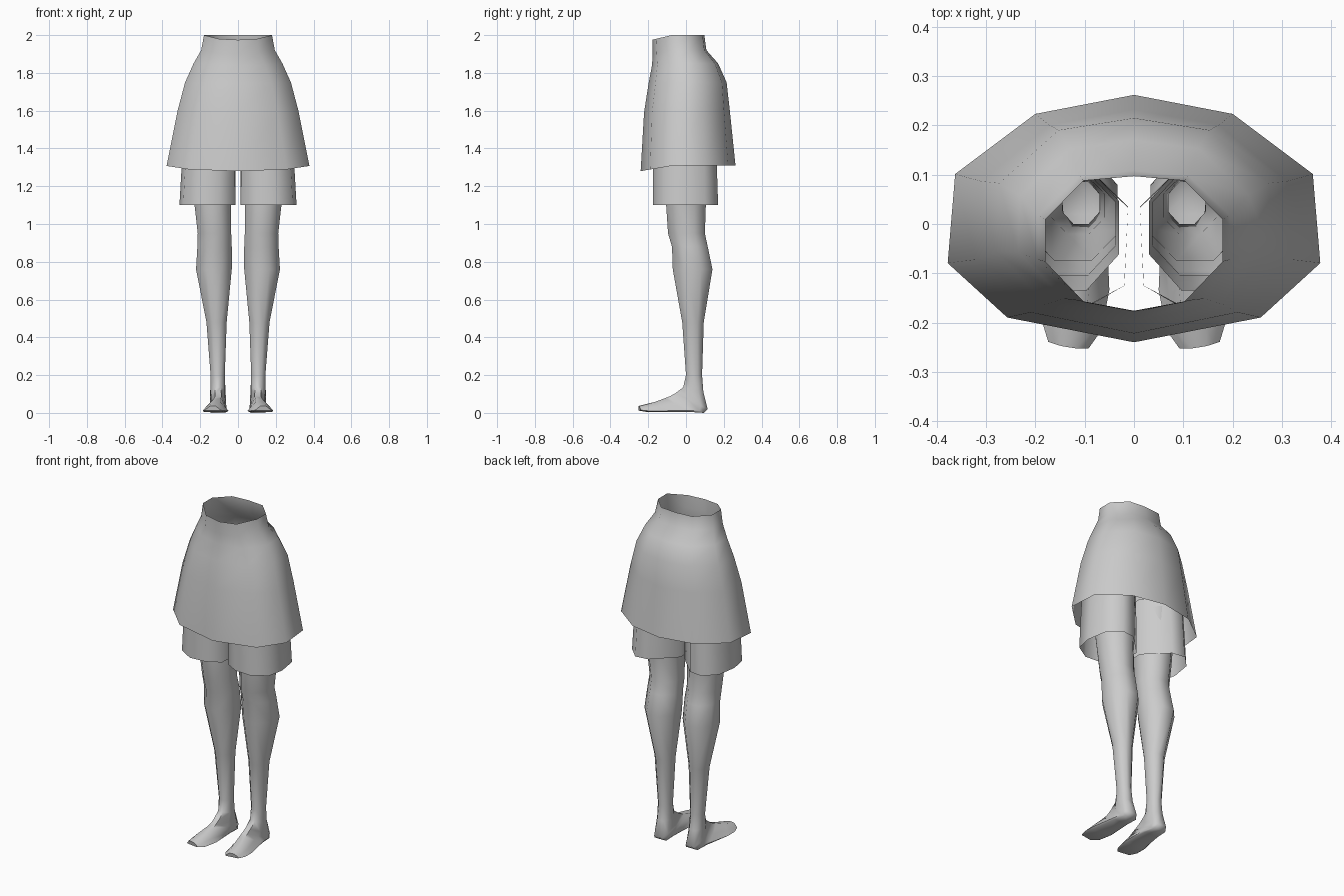
import bpy, bmesh, math

if "Cube" in bpy.data.objects:
    bpy.data.objects.remove(bpy.data.objects["Cube"], do_unlink=True)

grey = bpy.data.materials.new("light grey")
grey.use_nodes = True
grey.diffuse_color = (0.6, 0.6, 0.6, 1)
grey.node_tree.nodes["Principled BSDF"].inputs["Base Color"].default_value = (0.6, 0.6, 0.6, 1)


def lerp(a, b, t):
    return a + (b - a) * t


def loft(name, rings, mirror=False, cap_end=False):
    """Skin a list of equally long point rings; the start stays open."""
    bm = bmesh.new()
    loops = [[bm.verts.new(p) for p in ring] for ring in rings]
    n = len(loops[0])
    for a, b in zip(loops, loops[1:]):
        for i in range(n):
            j = (i + 1) % n
            bm.faces.new((a[i], a[j], b[j], b[i]))
    if cap_end:
        bm.faces.new(loops[-1])
    bmesh.ops.recalc_face_normals(bm, faces=bm.faces)
    # Open shells: make the walls face away from their own axis
    f = min(bm.faces, key=lambda f: f.calc_center_median().y - f.calc_center_median().z)
    if f.normal.y > 0:
        bmesh.ops.reverse_faces(bm, faces=bm.faces)
    me = bpy.data.meshes.new(name)
    bm.to_mesh(me)
    bm.free()
    ob = bpy.data.objects.new(name, me)
    bpy.context.collection.objects.link(ob)
    me.materials.append(grey)
    bpy.ops.object.select_all(action='DESELECT')
    ob.select_set(True)
    bpy.context.view_layer.objects.active = ob
    bpy.ops.object.shade_smooth_by_angle(angle=math.radians(62))
    if mirror:
        ob.modifiers.new("Mirror", 'MIRROR').use_mirror_merge = False
    return ob


# Skirt: ten-sided flared shell, half outline from back (v=1) to front (v=0)
waist = [(0, 1), (.57, .967), (1, .68), (1, .37), (.56, .07), (0, 0)]
hem = [(0, 1), (.53, .923), (.96, .68), (1, .32), (.68, .1), (0, 0)]
# z, half width, front y, back y, front dip, outline blend
skirt_rings = [
    (2.00, .180, -.178, .097, .025, 0),
    (1.92, .195, -.176, .108, .020, .1),
    (1.85, .235, -.180, .170, .010, .35),
    (1.75, .280, -.198, .215, .005, .6),
    (1.60, .320, -.222, .232, .010, .8),
    (1.31, .378, -.240, .262, .030, 1),
]
rings = []
for z, w, yf, yb, dip, t in skirt_rings:
    half = []
    for (u0, v0), (u1, v1) in zip(waist, hem):
        u, v = lerp(u0, u1, t), lerp(v0, v1, t)
        half.append((u * w, lerp(yf, yb, v), z - dip * max(0, 1 - v / .35)))
    rings.append(half + [(-x, y, z) for x, y, z in half[-2:0:-1]])
loft("skirt", rings)

# Shorts: two open leg tubes
outline = [(.012, .035), (.02, -.125), (.10, -.168), (.20, -.175), (.29, -.12),
           (.31, -.02), (.29, .10), (.22, .17), (.14, .16)]
rings = []
for z, s in [(1.45, .93), (1.31, .96), (1.10, 1)]:
    rings.append([(.012 + (x - .012) * s, y * s if y > 0 else y, z) for x, y in outline])
loft("shorts_legs", rings, mirror=True)

# Legs and feet: rings set by a front point, a back point and two x limits
round_half = [(.41, 1), (1, .71), (1, .29), (.41, 0)]
foot_half = [(.35, 1), (.72, .55), (1, .12), (.85, 0)]
# front y, front z, back y, back z, inner x, outer x, foot blend
leg_rings = [
    (-.135, 1.40, .120, 1.40, .030, .255, 0),
    (-.105, 1.10, .105, 1.10, .038, .230, 0),
    (-.095, .95, .100, .95, .036, .213, 0),
    (-.074, .88, .115, .88, .033, .215, 0),
    (-.070, .76, .140, .76, .033, .222, 0),
    (-.020, .48, .094, .48, .060, .167, 0),
    (.000, .20, .085, .20, .070, .145, 0),
    (-.015, .135, .092, .11, .066, .147, .2),
    (-.055, .105, .115, .02, .062, .148, .5),
    (-.085, .088, .095, .00, .058, .152, .9),
    (-.110, .078, .020, .005, .056, .160, 1),
    (-.165, .058, -.130, .004, .050, .187, 1),
    (-.215, .045, -.205, .006, .066, .187, 1),
    (-.250, .036, -.245, .012, .092, .174, 1),
]
rings = []
for yf, zf, yb, zb, x0, x1, t in leg_rings:
    c, w = (x0 + x1) / 2, (x1 - x0) / 2
    half = [(lerp(a[0], b[0], t), lerp(a[1], b[1], t)) for a, b in zip(round_half, foot_half)]
    prof = half + [(-u, v) for u, v in reversed(half)]
    # Toes slant back towards the outside
    slant = .16 if yb < -.2 else 0
    rings.append([(c + u * w, lerp(yb, yf, v) + slant * u * w, lerp(zb, zf, v)) for u, v in prof])
loft("legs_and_feet", rings, mirror=True, cap_end=True)
